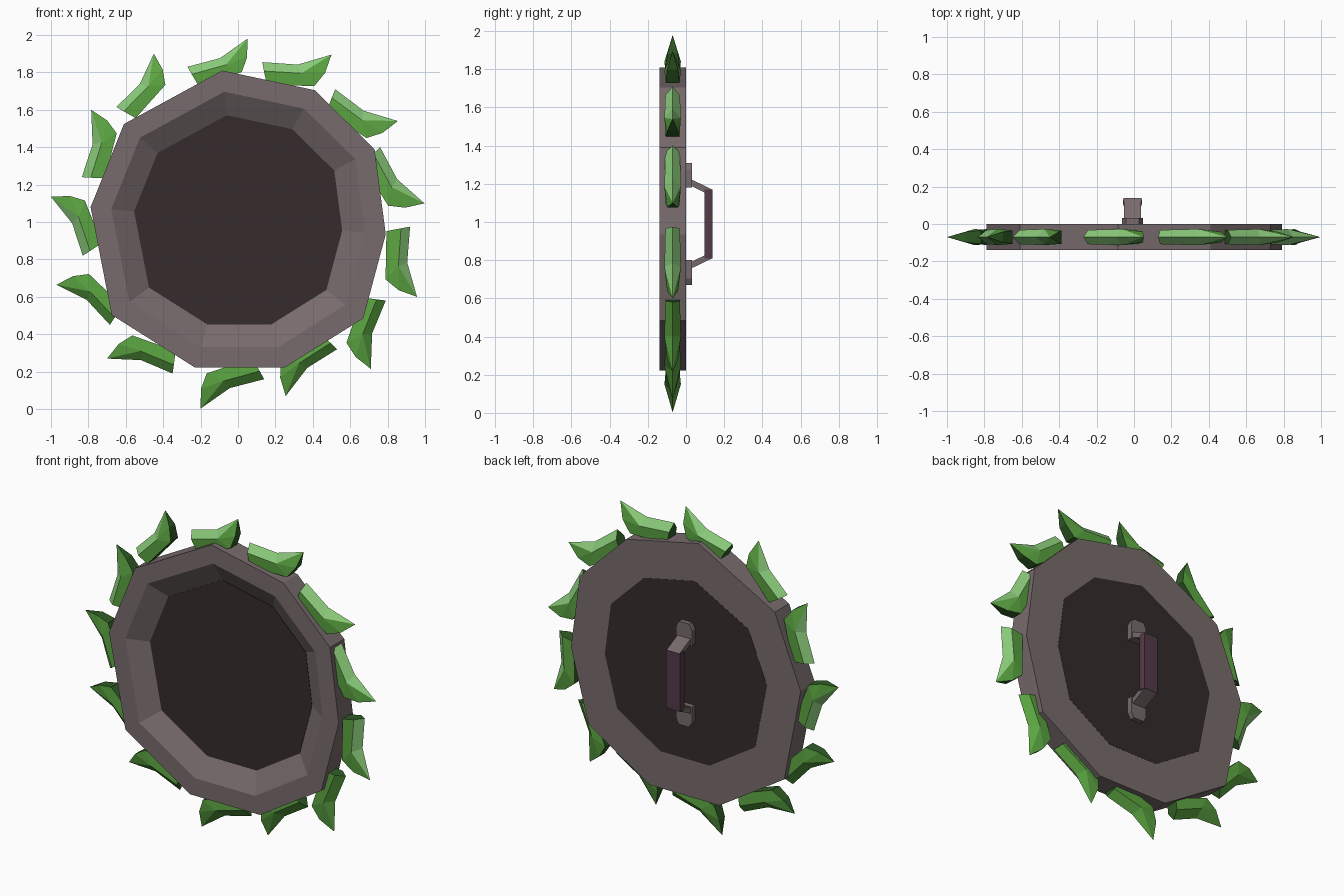
import bpy, bmesh

if "Cube" in bpy.data.objects:
    bpy.data.objects.remove(bpy.data.objects["Cube"])


def material(name, rgb):
    m = bpy.data.materials.new(name)
    lin = [((c / 255 + 0.055) / 1.055) ** 2.4 for c in rgb]
    m.diffuse_color = (*lin, 1)
    m.use_nodes = True
    m.node_tree.nodes["Principled BSDF"].inputs["Base Color"].default_value = m.diffuse_color
    return m


RIM = material("grey_brown", (120, 107, 108))
PANEL = material("dark_brown", (53, 43, 44))
GREEN = material("leaf_green", (92, 166, 66))
PALE = material("pale_green", (138, 202, 122))
DARK = material("dark_green", (48, 92, 38))
GRIP = material("maroon", (84, 58, 72))


def build(name, verts, faces, mats, idx=None):
    bm = bmesh.new()
    vs = [bm.verts.new(v) for v in verts]
    for i, f in enumerate(faces):
        face = bm.faces.new([vs[k] for k in f])
        face.material_index = idx[i] if idx else 0
    bmesh.ops.recalc_face_normals(bm, faces=bm.faces)
    me = bpy.data.meshes.new(name)
    bm.to_mesh(me)
    bm.free()
    for m in mats:
        me.materials.append(m)
    ob = bpy.data.objects.new(name, me)
    bpy.context.collection.objects.link(ob)
    return ob


def prism(name, pts, mat):
    """Join two equal point loops into a closed solid."""
    a, b = pts
    n = len(a)
    faces = [list(range(n)), list(range(n, 2 * n))]
    faces += [(i, (i + 1) % n, n + (i + 1) % n, n + i) for i in range(n)]
    return build(name, a + b, faces, [mat])


# shield rim: uneven ten-sided ring with a sloped inner bevel
outline = [(-.085, 1.81), (.41, 1.705), (.73, 1.39), (.79, .935), (.67, .485),
           (.25, .222), (-.23, .222), (-.675, .503), (-.788, 1.08), (-.61, 1.524)]


def loop(scale, y):
    return [(x * scale, y, 1 + (z - 1) * scale) for x, z in outline]


N = len(outline)
loops = [loop(1, 0), loop(1, -.14), loop(.86, -.14), loop(.70, -.065), loop(.70, 0)]
faces = []
for k in range(5):
    for i in range(N):
        j, k2 = (i + 1) % N, (k + 1) % 5
        faces.append((k * N + i, k * N + j, k2 * N + j, k2 * N + i))
build("shield_rim", sum(loops, []), faces, [RIM])

# dark centre panel
prism("shield_panel", (loop(.705, -.07), loop(.705, .001)), PANEL)

# leaf blades: outer root corner and tip of each one, going clockwise
leaves = [(-.27, 1.83, .05, 1.98), (.13, 1.855, .50, 1.895), (.52, 1.71, .855, 1.54),
          (.76, 1.40, .997, 1.10), (.92, .975, .957, .60), (.79, .58, .71, .215),
          (.53, .32, .255, .07), (.14, .16, -.20, .003), (-.35, .19, -.70, .27),
          (-.685, .45, -.97, .665), (-.83, .82, -1.0, 1.135), (-.835, 1.24, -.785, 1.60),
          (-.65, 1.615, -.45, 1.90)]
# (along, inward, half thickness): outer edge, then the two sides
edge = [(0, 0, 0), (.5, .09, 0), (1, 0, 0)]
side = [(.01, .13, .038), (.54, .22, .043), (.03, .34, .038), (.71, .42, .036), (.88, .25, .028)]
prof = edge + side + [(u, v, -t) for u, v, t in side]
outer = [(0, 1, 4, 3), (1, 2, 4), (0, 1, 9, 8), (1, 2, 9)]
flank = [(3, 4, 6, 5), (4, 7, 6), (4, 2, 7), (8, 9, 11, 10), (9, 12, 11), (9, 2, 12)]
inner = [(0, 3, 5, 10, 8), (5, 6, 11, 10), (6, 7, 12, 11), (7, 2, 12)]
for i, (rx, rz, tx, tz) in enumerate(leaves):
    dx, dz = tx - rx, tz - rz
    verts = [(rx + u * dx + v * dz, -.07 + t, rz + u * dz - v * dx) for u, v, t in prof]
    # upper blades carry a paler cutting edge; undersides and ends are dark
    rim = 1 if rz + tz > 1.4 else 0
    idx = [rim] * len(outer) + [0] * len(flank) + [2] * len(inner)
    build(f"leaf_blade_{i + 1}", verts, outer + flank + inner, [GREEN, PALE, DARK], idx)

# handle on the back: mounts and angled arms mirrored about z = 0.99
CX, CZ = -.008, .99
for s, tag in ((1, "upper"), (-1, "lower")):
    mount = [(-.055, .19), (.055, .19), (.055, .285), (.035, .32), (-.035, .32), (-.055, .285)]
    prism(f"{tag}_handle_mount",
          [[(CX + x, y, CZ + s * z) for x, z in mount] for y in (-.002, .032)], RIM)
    arm = [(.02, .24), (.03, .232), (.138, .18), (.097, .165), (.03, .198), (.02, .2)]
    prism(f"{tag}_handle_arm",
          [[(CX + x, y, CZ + s * z) for y, z in arm] for x in (-.045, .045)], RIM)

# grip wrap in three segments
section = [(-.048, .096), (.048, .096), (.052, .117), (.048, .14), (-.048, .14), (-.052, .117)]
for i in range(3):
    z0 = CZ - .18 + i * .12
    prism(f"grip_segment_{i + 1}",
          [[(CX + x, y, z) for x, y in section] for z in (z0, z0 + .12)], GRIP)
